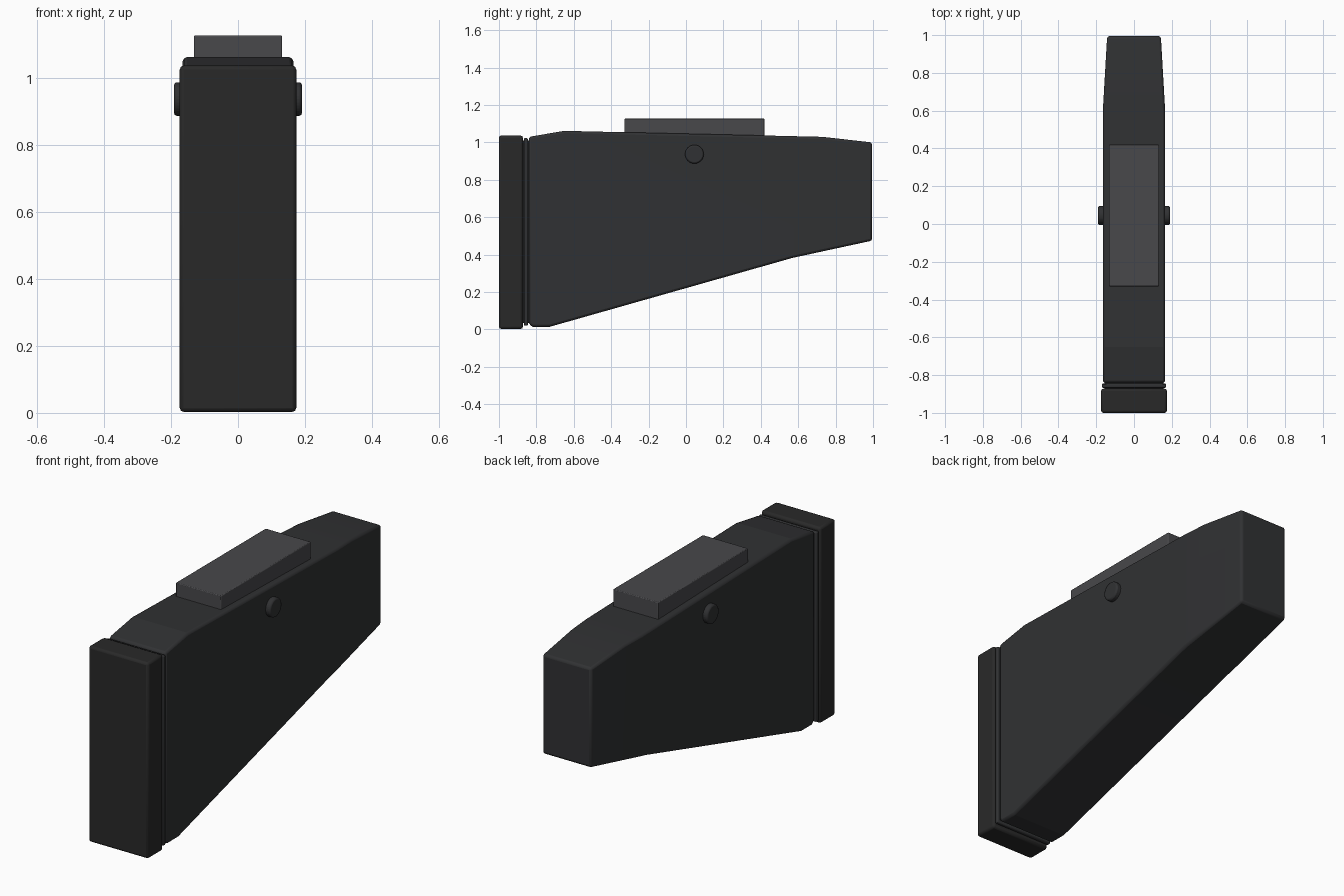
import bpy, bmesh
from math import pi
from mathutils import Matrix, Vector

if "Cube" in bpy.data.objects:
    bpy.data.objects.remove(bpy.data.objects["Cube"])


def material(name, r, g, b):
    m = bpy.data.materials.new(name)
    m.diffuse_color = (r, g, b, 1)
    m.use_nodes = True
    m.node_tree.nodes["Principled BSDF"].inputs["Base Color"].default_value = m.diffuse_color
    return m


RUBBER = material("rubber", 0.022, 0.022, 0.022)
POLYMER = material("dark_polymer", 0.03, 0.031, 0.033)
REST = material("rest_grey", 0.065, 0.065, 0.07)


def finish(name, bm, mat, bevel, segments=2):
    bmesh.ops.recalc_face_normals(bm, faces=bm.faces)
    mesh = bpy.data.meshes.new(name)
    bm.to_mesh(mesh)
    bm.free()
    mesh.materials.append(mat)
    ob = bpy.data.objects.new(name, mesh)
    bpy.context.collection.objects.link(ob)
    mod = ob.modifiers.new("Bevel", 'BEVEL')
    mod.width, mod.segments = bevel, segments
    mod.limit_method, mod.angle_limit = 'ANGLE', 0.7
    bpy.context.view_layer.objects.active = ob
    ob.select_set(True)
    bpy.ops.object.shade_smooth_by_angle(angle=0.12)
    ob.select_set(False)
    return ob


def box(name, half_x, y0, y1, z0, z1, mat, bevel):
    bm = bmesh.new()
    m = (Matrix.Translation((0, (y0 + y1) / 2, (z0 + z1) / 2))
         @ Matrix.Diagonal((2 * half_x, y1 - y0, z1 - z0, 1)))
    bmesh.ops.create_cube(bm, size=1, matrix=m)
    return finish(name, bm, mat, bevel)


# Stock body: side profile extruded across x, narrowing towards the far end
HALF = 0.165
profile = [(-0.84, 0.03), (-0.82, 0.014), (-0.73, 0.014), (0.57, 0.383),
           (0.995, 0.475), (0.995, 1.0), (0.73, 1.03), (-0.65, 1.062),
           (-0.84, 1.03)]
bm = bmesh.new()
face = bm.faces.new([bm.verts.new((-HALF, y, z)) for y, z in profile])
ext = bmesh.ops.extrude_face_region(bm, geom=[face])
bmesh.ops.translate(bm, vec=(2 * HALF, 0, 0),
                    verts=[v for v in ext["geom"] if isinstance(v, bmesh.types.BMVert)])
bmesh.ops.bisect_plane(bm, geom=bm.verts[:] + bm.edges[:] + bm.faces[:],
                       plane_co=Vector((0, 0.6, 0)), plane_no=Vector((0, 1, 0)))
for v in bm.verts:
    if v.co.y > 0.6:
        v.co.x *= 1 - 0.14 * (v.co.y - 0.6) / 0.4
finish("stock_body", bm, POLYMER, 0.012)

# Butt pad, spacer plate and the recessed core joining them to the body
box("butt_pad", 0.174, -1.0, -0.872, 0.003, 1.037, RUBBER, 0.012)
box("spacer_plate", 0.17, -0.867, -0.845, 0.02, 1.023, POLYMER, 0.006)
box("recessed_core", 0.155, -0.9, -0.82, 0.035, 1.01, POLYMER, 0.004)

# Cheek rest block on top
box("cheek_rest", 0.132, -0.33, 0.42, 0.98, 1.127, REST, 0.004)

# Round button on each side
for side, label in ((1, "right"), (-1, "left")):
    bm = bmesh.new()
    bmesh.ops.create_cone(bm, cap_ends=True, segments=32, radius1=0.05,
                          radius2=0.05, depth=0.06,
                          matrix=Matrix.Translation((side * 0.161, 0.045, 0.937))
                          @ Matrix.Rotation(pi / 2, 4, 'Y'))
    finish("button_" + label, bm, POLYMER, 0.008)
